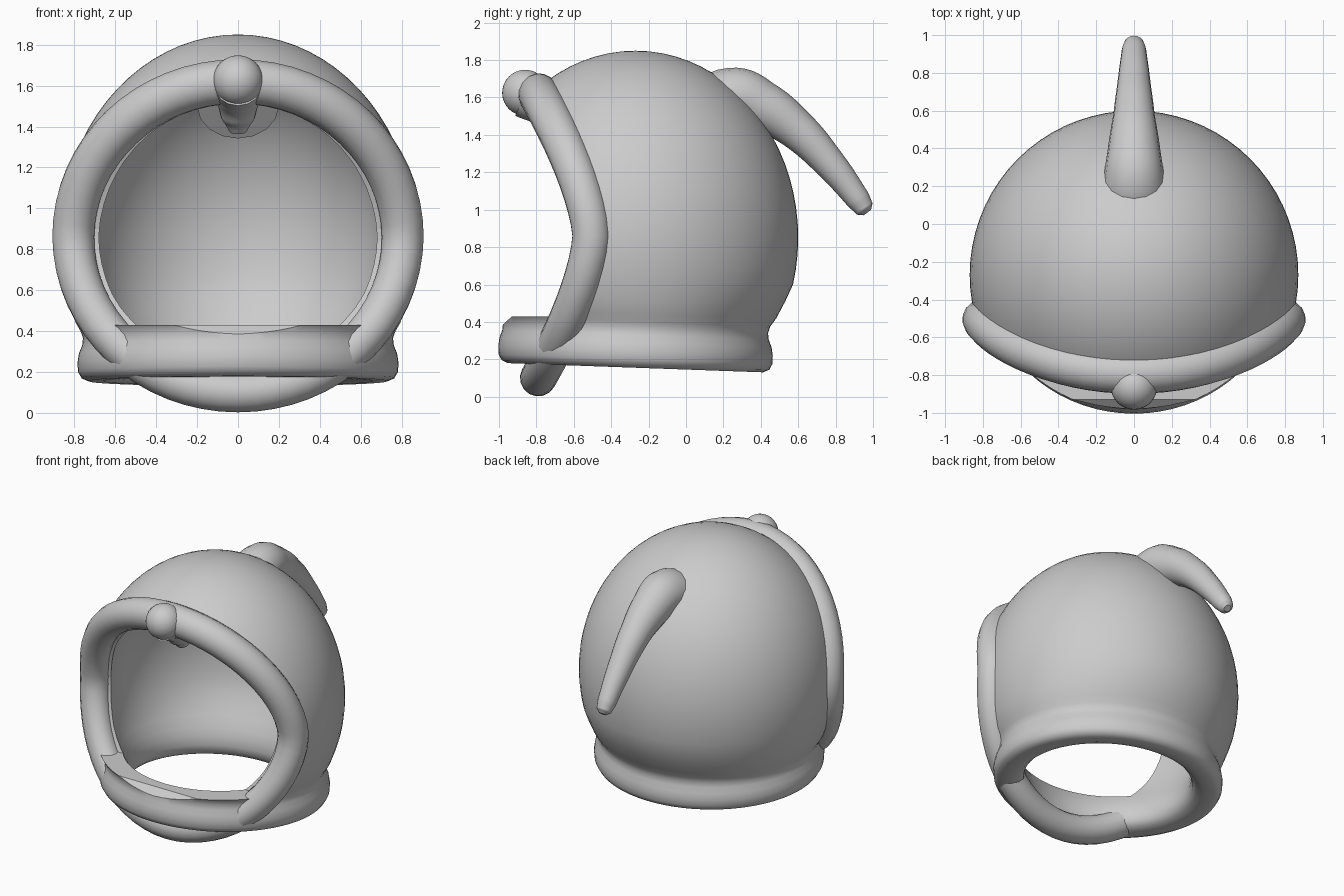
import bpy, bmesh
from math import sin, cos, pi, radians

if "Cube" in bpy.data.objects:
    bpy.data.objects.remove(bpy.data.objects["Cube"])

CY = -0.27  # dome axis


def finish(obj, angle=50):
    bpy.ops.object.select_all(action='DESELECT')
    obj.select_set(True)
    bpy.context.view_layer.objects.active = obj
    bpy.ops.object.shade_smooth_by_angle(angle=radians(angle))


def mesh_object(name, bm):
    bmesh.ops.recalc_face_normals(bm, faces=bm.faces)
    me = bpy.data.meshes.new(name)
    bm.to_mesh(me)
    bm.free()
    obj = bpy.data.objects.new(name, me)
    bpy.context.collection.objects.link(obj)
    return obj


def tube(name, pts, closed=False, smooth=False):
    """Sweep a round section along (x, y, z, radius) points."""
    cu = bpy.data.curves.new(name, 'CURVE')
    cu.dimensions = '3D'
    cu.bevel_depth = 1.0
    cu.bevel_resolution = 6
    cu.use_fill_caps = not closed
    if smooth:
        sp = cu.splines.new('BEZIER')
        sp.bezier_points.add(len(pts) - 1)
        sp.resolution_u = 8
        for b, p in zip(sp.bezier_points, pts):
            b.co, b.radius = p[:3], p[3]
            b.handle_left_type = b.handle_right_type = 'AUTO'
    else:
        sp = cu.splines.new('POLY')
        sp.points.add(len(pts) - 1)
        for q, p in zip(sp.points, pts):
            q.co, q.radius = (*p[:3], 1), p[3]
    sp.use_cyclic_u = closed
    obj = bpy.data.objects.new(name, cu)
    bpy.context.collection.objects.link(obj)
    bpy.ops.object.select_all(action='DESELECT')
    obj.select_set(True)
    bpy.context.view_layer.objects.active = obj
    bpy.ops.object.convert(target='MESH')
    obj = bpy.context.view_layer.objects.active
    finish(obj, 60)
    return obj


def rim_y(z):
    return -0.505 - 0.285 * abs((z - 0.86) / 0.76) ** 1.5


# Dome with neck collar: outer and inner profile revolved around the axis
outer = [(0.87 * cos(t), 0.85 + sin(t))
         for t in (radians(90 - 114 * i / 24) for i in range(1, 25))]
collar = [(0.77, 0.40), (0.758, 0.365), (0.762, 0.33), (0.778, 0.29), (0.785, 0.245),
          (0.782, 0.20), (0.765, 0.17), (0.73, 0.155), (0.66, 0.155), (0.61, 0.17),
          (0.58, 0.20), (0.57, 0.25), (0.58, 0.31), (0.60, 0.37)]
inner = [(0.72 * cos(t), 0.85 + 0.87 * sin(t))
         for t in (radians(-28 + 118 * i / 24) for i in range(0, 24))]
profile = outer + collar + inner
N = 72
bm = bmesh.new()
rings = []
for r, z in profile:
    w = min(1, max(0, (0.6 - z) / 0.2))  # collar is narrower in y and tilted
    ring = []
    for i in range(N):
        a = 2 * pi * i / N
        x, y = r * cos(a), r * sin(a) * (1 - 0.065 * w)
        ring.append(bm.verts.new((x, y + CY, z - 0.036 * y * w)))
    rings.append(ring)
for a, b in zip(rings, rings[1:]):
    for i in range(N):
        j = (i + 1) % N
        bm.faces.new((a[i], a[j], b[j], b[i]))
for ring, z in ((rings[0], 1.85), (rings[-1], 1.72)):
    tip = bm.verts.new((0, CY, z))
    for i in range(N):
        bm.faces.new((ring[i], ring[(i + 1) % N], tip))
dome = mesh_object("helmet_dome", bm)

# Face opening cutter: side outline extruded across x
side = [(rim_y(z), z) for z in (0.43 + 1.17 * i / 20 for i in range(21))]
side += [(-1.3, 1.75), (-1.3, 0.34), (-1.03, 0.34), (-0.93, 0.43)]
bm = bmesh.new()
l, r = [[bm.verts.new((x, y, z)) for y, z in side] for x in (-1.2, 1.2)]
bm.faces.new(l)
bm.faces.new(r)
for i in range(len(side)):
    j = (i + 1) % len(side)
    bm.faces.new((l[i], l[j], r[j], r[i]))
cutter = mesh_object("opening_cutter", bm)
cutter.hide_render = True

mod = dome.modifiers.new("opening", 'BOOLEAN')
mod.operation = 'DIFFERENCE'
mod.solver = 'EXACT'
mod.object = cutter
finish(dome)
bpy.ops.object.modifier_apply(modifier="opening")
bpy.data.objects.remove(cutter)
finish(dome)

# Padded rim around the face opening
rim = []
for i in range(64):
    t = 2 * pi * i / 64
    z = 0.86 + 0.76 * sin(t)
    rim.append((0.805 * cos(t), rim_y(z), z, 0.104 + 0.006 * sin(t)))
tube("face_rim", rim, closed=True)

# Curved tail horn at the back, wide where it leaves the dome
tube("back_horn", [(0, 0.12, 1.50, 0.20), (0, 0.25, 1.60, 0.16), (0, 0.41, 1.55, 0.137),
                   (0, 0.59, 1.43, 0.108), (0, 0.77, 1.245, 0.085), (0, 0.92, 1.055, 0.065),
                   (0, 0.955, 1.005, 0.052), (0, 0.97, 0.985, 0.025)], smooth=True)

# Front knob with its tapered stem
bpy.ops.mesh.primitive_uv_sphere_add(segments=32, ring_count=16, radius=0.123,
                                     location=(0, -0.86, 1.625))
knob = bpy.context.object
knob.name = "front_knob"
finish(knob, 60)
tube("knob_stem", [(0, -0.86, 1.61, 0.12), (0, -0.76, 1.56, 0.115),
                   (0, -0.67, 1.45, 0.085), (0, -0.64, 1.38, 0.045)], smooth=True)
